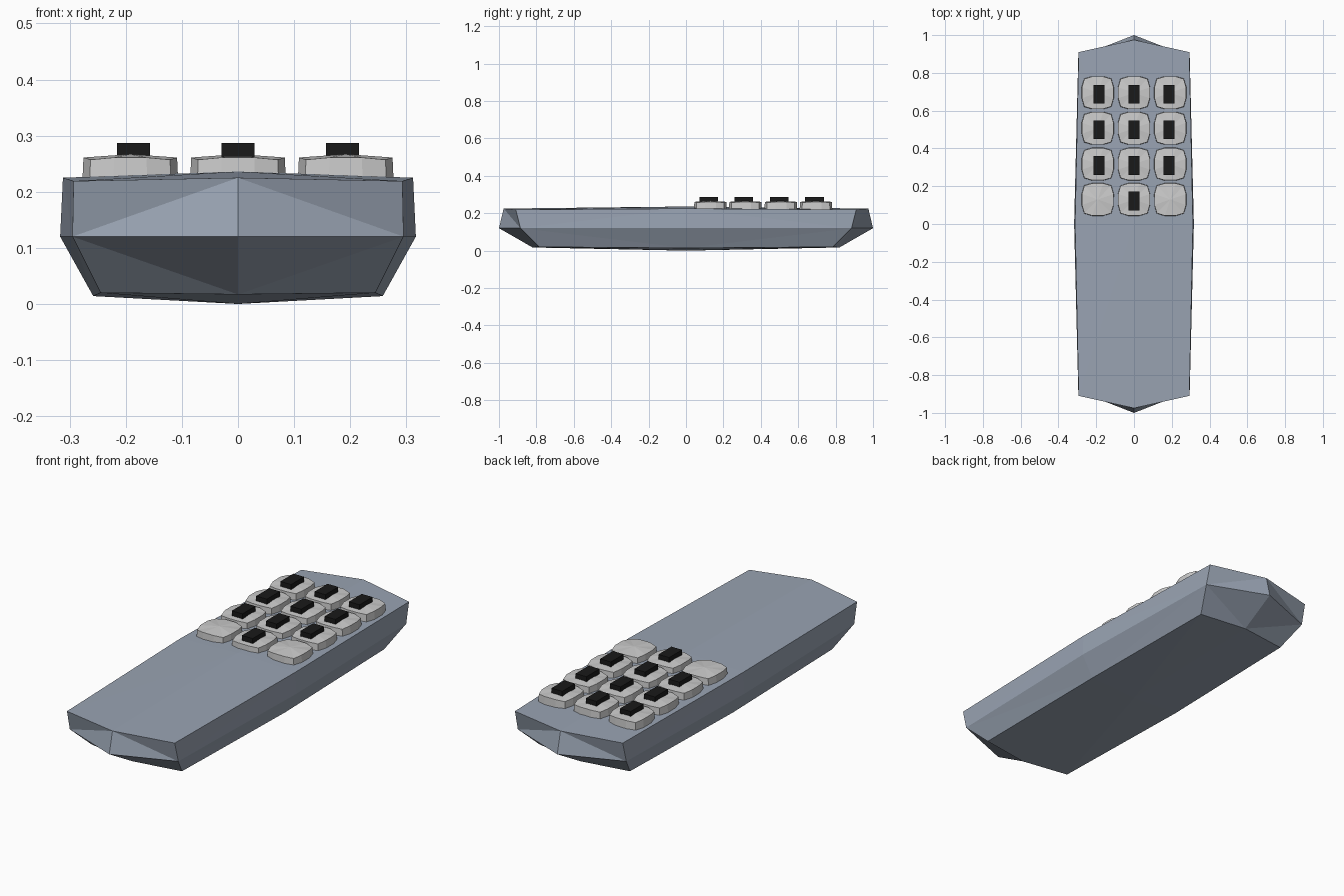
import bpy, bmesh

if "Cube" in bpy.data.objects:
    bpy.data.objects.remove(bpy.data.objects["Cube"])


def material(name, rgb):
    m = bpy.data.materials.new(name)
    m.diffuse_color = (*rgb, 1)
    m.use_nodes = True
    m.node_tree.nodes["Principled BSDF"].inputs["Base Color"].default_value = m.diffuse_color
    return m


def finish(name, bm, mat=None, loc=(0, 0, 0)):
    bmesh.ops.recalc_face_normals(bm, faces=bm.faces)
    me = bpy.data.meshes.new(name)
    bm.to_mesh(me)
    bm.free()
    ob = bpy.data.objects.new(name, me)
    ob.location = loc
    bpy.context.collection.objects.link(ob)
    if mat:
        me.materials.append(mat)
    return ob


shell = material("shell", (0.32, 0.37, 0.45))
black = material("black", (0.01, 0.01, 0.01))


# Body: three eight-point rings (end middle, corner, side middle, mirrored), faceted
def body_ring(bm, end_y, corner, side_x, z_end, z_corner, z_side):
    cx, cy = corner
    pts = [(0, end_y, z_end), (cx, cy, z_corner), (side_x, 0, z_side), (cx, -cy, z_corner),
           (0, -end_y, z_end), (-cx, -cy, z_corner), (-side_x, 0, z_side), (-cx, cy, z_corner)]
    return [bm.verts.new(p) for p in pts]


bm = bmesh.new()
bottom = body_ring(bm, 0.82, (0.245, 0.785), 0.258, 0.017, 0.02, 0.014)
middle = body_ring(bm, 1.0, (0.295, 0.885), 0.317, 0.12, 0.12, 0.12)
top = body_ring(bm, 0.975, (0.293, 0.91), 0.312, 0.225, 0.219, 0.225)
for low, high, crease_high in ((bottom, middle, False), (middle, top, True)):
    for mid in (0, 2, 4, 6):
        for c in ((mid + 1) % 8, (mid - 1) % 8):
            if crease_high:
                tris = ((high[mid], low[c], low[mid]), (high[mid], high[c], low[c]))
            else:
                tris = ((low[mid], high[c], high[mid]), (low[mid], low[c], high[c]))
            for t in tris:
                bm.faces.new(t)
for ring, z in ((bottom, 0.0), (top, 0.236)):
    centre = bm.verts.new((0, 0, z))
    for i in range(8):
        bm.faces.new((ring[i], ring[(i + 1) % 8], centre))
finish("remote_body", bm, shell)


# Button: pillow-shaped twelve-sided cap with a slightly domed top
def button(name, x, y):
    quarter = [(0.086, 0.03), (0.073, 0.075), (0.03, 0.088)]
    outline = quarter + [(-a, b) for a, b in reversed(quarter)]
    outline += [(-a, -b) for a, b in outline]
    bm = bmesh.new()
    low = [bm.verts.new((a, b, 0.205)) for a, b in outline]
    high = [bm.verts.new((a * 0.97, b * 0.97, 0.257 if i % 3 == 1 else 0.261))
            for i, (a, b) in enumerate(outline)]
    peak = bm.verts.new((0, 0, 0.267))
    n = len(outline)
    for i in range(n):
        j = (i + 1) % n
        bm.faces.new((low[i], low[j], high[j], high[i]))
        bm.faces.new((high[i], high[j], peak))
    bm.faces.new(low)
    finish(name, bm, loc=(x, y, 0))


# Plain raised marker standing in for the printed key label
def marker(name, x, y):
    bm = bmesh.new()
    bmesh.ops.create_cube(bm, size=1)
    bmesh.ops.scale(bm, vec=(0.058, 0.1, 0.034), verts=bm.verts)
    finish(name, bm, black, (x, y, 0.27))


# Keypad: four rows of three, the lower outer keys are blank
for r, y in enumerate((0.695, 0.507, 0.317, 0.13)):
    for c, x in enumerate((-0.192, 0, 0.192)):
        button(f"button_{r}_{c}", x, y)
        if r < 3 or c == 1:
            marker(f"button_marker_{r}_{c}", x * 0.97, y - 0.008)
